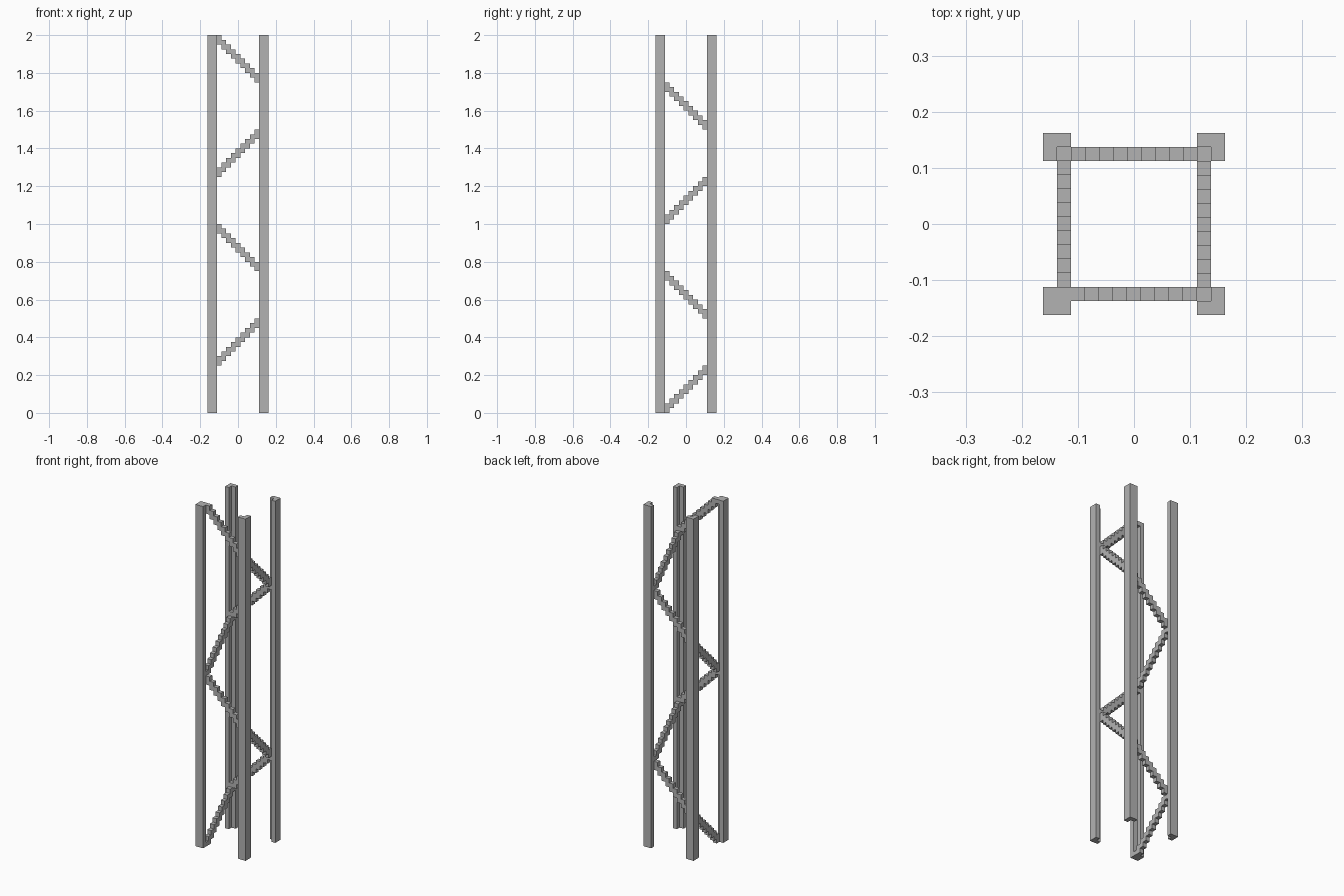
import bpy
import bmesh
import math
from mathutils import Vector

if "Cube" in bpy.data.objects:
    bpy.data.objects.remove(bpy.data.objects["Cube"])

UNIT = 0.025      # thickness of every angle leg and stair step
HEIGHT = 2.0
OUTER = 0.1625    # outer face of the corner posts
RING = 5          # stair ring runs 5 units out from the centre
LEVELS = round(HEIGHT / UNIT)

steel = bpy.data.materials.new("grey_steel")
steel.diffuse_color = (0.45, 0.45, 0.45, 1)
steel.use_nodes = True
steel.node_tree.nodes["Principled BSDF"].inputs["Base Color"].default_value = steel.diffuse_color


def add_object(name, bm):
    bmesh.ops.recalc_face_normals(bm, faces=bm.faces)
    mesh = bpy.data.meshes.new(name)
    bm.to_mesh(mesh)
    bm.free()
    mesh.materials.append(steel)
    obj = bpy.data.objects.new(name, mesh)
    bpy.context.collection.objects.link(obj)
    return obj


def corner_post(name, sx, sy):
    """Angle-section post whose notch faces the middle of the tower."""
    a, b, c = OUTER, OUTER - UNIT, OUTER - 2 * UNIT
    profile = [(a, a), (c, a), (c, b), (b, b), (b, c), (a, c)]
    bm = bmesh.new()
    face = bm.faces.new([bm.verts.new((x * sx, y * sy, 0)) for x, y in profile])
    top = bmesh.ops.extrude_face_region(bm, geom=[face])["geom"]
    bmesh.ops.translate(bm, vec=(0, 0, HEIGHT),
                        verts=[v for v in top if isinstance(v, bmesh.types.BMVert)])
    add_object(name, bm)


def stair_cells():
    """Blocks two units tall that climb one unit per step round the square."""
    corners = [(-RING, -RING), (-RING, RING), (RING, RING), (RING, -RING)]
    cells = set()
    for k in range(LEVELS + 1):
        side, t = divmod(k, 2 * RING)
        (x0, y0), (x1, y1) = corners[side % 4], corners[(side + 1) % 4]
        x = x0 + (x1 - x0) * t // (2 * RING)
        y = y0 + (y1 - y0) * t // (2 * RING)
        cells.update((x, y, z) for z in (k - 1, k) if 0 <= z < LEVELS)
    return cells


def spiral_brace(name):
    """Outer skin of the stair blocks, without any faces between neighbours."""
    cells = stair_cells()
    bm = bmesh.new()
    for cell in cells:
        centre = Vector((cell[0], cell[1], cell[2] + 0.5))
        for axis in range(3):
            for sign in (-1, 1):
                n = Vector((0, 0, 0))
                n[axis] = sign
                if tuple(int(c + d) for c, d in zip(cell, n)) in cells:
                    continue
                u, v = Vector((0, 0, 0)), Vector((0, 0, 0))
                u[(axis + 1) % 3] = 0.5
                v[(axis + 2) % 3] = 0.5 * sign
                mid = centre + n * 0.5
                bm.faces.new([bm.verts.new((mid + p) * UNIT)
                              for p in (-u - v, u - v, u + v, v - u)])
    bmesh.ops.remove_doubles(bm, verts=bm.verts, dist=0.001)
    bmesh.ops.dissolve_limit(bm, angle_limit=math.radians(1),
                             verts=bm.verts, edges=bm.edges)
    add_object(name, bm)


# Four corner posts
for sx, x_name in ((-1, "left"), (1, "right")):
    for sy, y_name in ((-1, "front"), (1, "back")):
        corner_post(f"{y_name}_{x_name}_post", sx, sy)

# Stepped brace winding twice round the inside of the posts
spiral_brace("spiral_brace")
